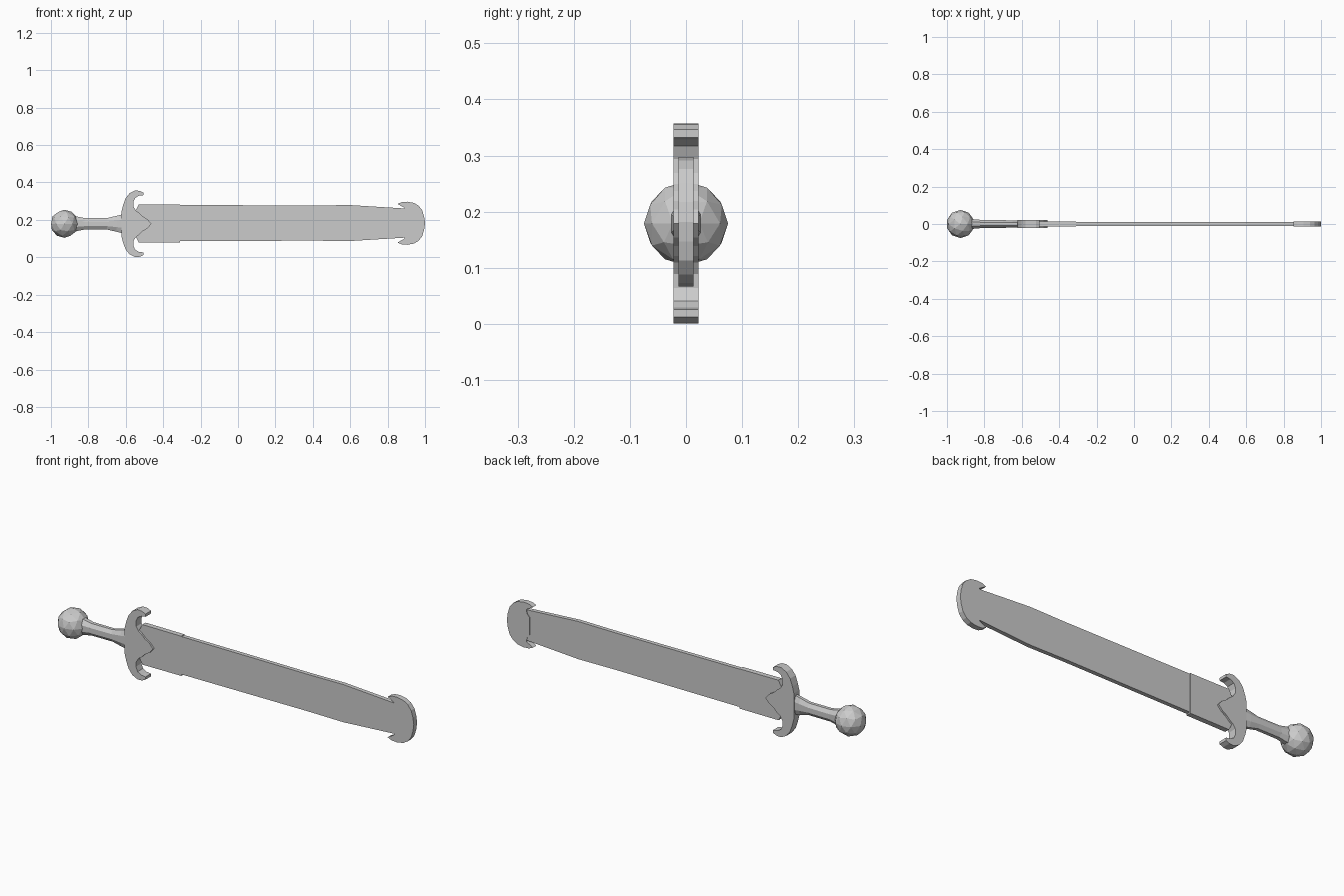
import bpy, bmesh, math
from mathutils import Matrix

old = bpy.data.objects.get("Cube")
if old:
    bpy.data.objects.remove(old, do_unlink=True)

MID = 0.179  # height of the long axis

grey = bpy.data.materials.new("plain grey")
grey.use_nodes = True
GREY = (0.6, 0.6, 0.6, 1)
grey.diffuse_color = GREY
grey.node_tree.nodes["Principled BSDF"].inputs["Base Color"].default_value = GREY


def finish(name, bm):
    bmesh.ops.recalc_face_normals(bm, faces=bm.faces)
    mesh = bpy.data.meshes.new(name)
    bm.to_mesh(mesh)
    bm.free()
    mesh.materials.append(grey)
    obj = bpy.data.objects.new(name, mesh)
    bpy.context.collection.objects.link(obj)
    return obj


def plate(name, upper, half_y, mid=MID):
    """Extrude an outline given by its upper half (x, height above axis)."""
    lower = [(x, -h) for x, h in reversed(upper) if h > 0]
    bm = bmesh.new()
    verts = [bm.verts.new((x, -half_y, mid + h)) for x, h in upper + lower]
    face = bm.faces.new(verts)
    out = bmesh.ops.extrude_face_region(bm, geom=[face])
    moved = [v for v in out["geom"] if isinstance(v, bmesh.types.BMVert)]
    bmesh.ops.translate(bm, verts=moved, vec=(0, 2 * half_y, 0))
    bmesh.ops.triangulate(bm, faces=[f for f in bm.faces if len(f.verts) > 4])
    return finish(name, bm)


# Faceted ball pommel
bm = bmesh.new()
bmesh.ops.create_icosphere(bm, subdivisions=2, radius=0.075,
                           matrix=Matrix.Translation((-0.928, 0, MID)))
finish("pommel", bm)

# Eight-sided grip: x, half depth, half height of each ring
SIDES = 8
bm = bmesh.new()
rings = []
for x, ry, rz in [(-0.9, 0.03, 0.046), (-0.86, 0.028, 0.042), (-0.82, 0.024, 0.033),
                  (-0.7, 0.022, 0.033), (-0.65, 0.021, 0.046), (-0.61, 0.019, 0.056)]:
    ring = []
    for i in range(SIDES):
        a = math.tau * (i + 0.5) / SIDES
        ring.append(bm.verts.new((x, ry * math.cos(a), MID + rz * math.sin(a))))
    rings.append(ring)
for a, b in zip(rings, rings[1:]):
    for i in range(SIDES):
        j = (i + 1) % SIDES
        bm.faces.new((a[i], a[j], b[j], b[i]))
bm.faces.new(rings[0])
bm.faces.new(rings[-1])
finish("grip", bm)

# Curled guard with a pointed centre
plate("guard", [(-0.623, 0.066), (-0.615, 0.098), (-0.602, 0.135), (-0.58, 0.163),
                (-0.55, 0.178), (-0.525, 0.176), (-0.506, 0.167), (-0.506, 0.153),
                (-0.53, 0.15), (-0.55, 0.138), (-0.56, 0.115), (-0.558, 0.09),
                (-0.545, 0.07), (-0.528, 0.058), (-0.51, 0.04), (-0.485, 0.025),
                (-0.463, 0)], 0.022)

# Scabbard: throat, long body and crescent end
plate("scabbard_throat", [(-0.552, 0.06), (-0.53, 0.102), (-0.31, 0.101)], 0.013, 0.181)
plate("scabbard_body", [(-0.54, 0.05), (-0.5, 0.097), (0.4, 0.094), (0.6, 0.096),
                        (0.89, 0.078)], 0.0105, 0.183)
plate("scabbard_tip", [(0.872, 0.045), (0.886, 0.06), (0.89, 0.082), (0.853, 0.103),
                       (0.875, 0.113), (0.905, 0.115), (0.94, 0.109), (0.965, 0.094),
                       (0.985, 0.069), (0.995, 0.035), (1.0, 0)], 0.0135, 0.182)
